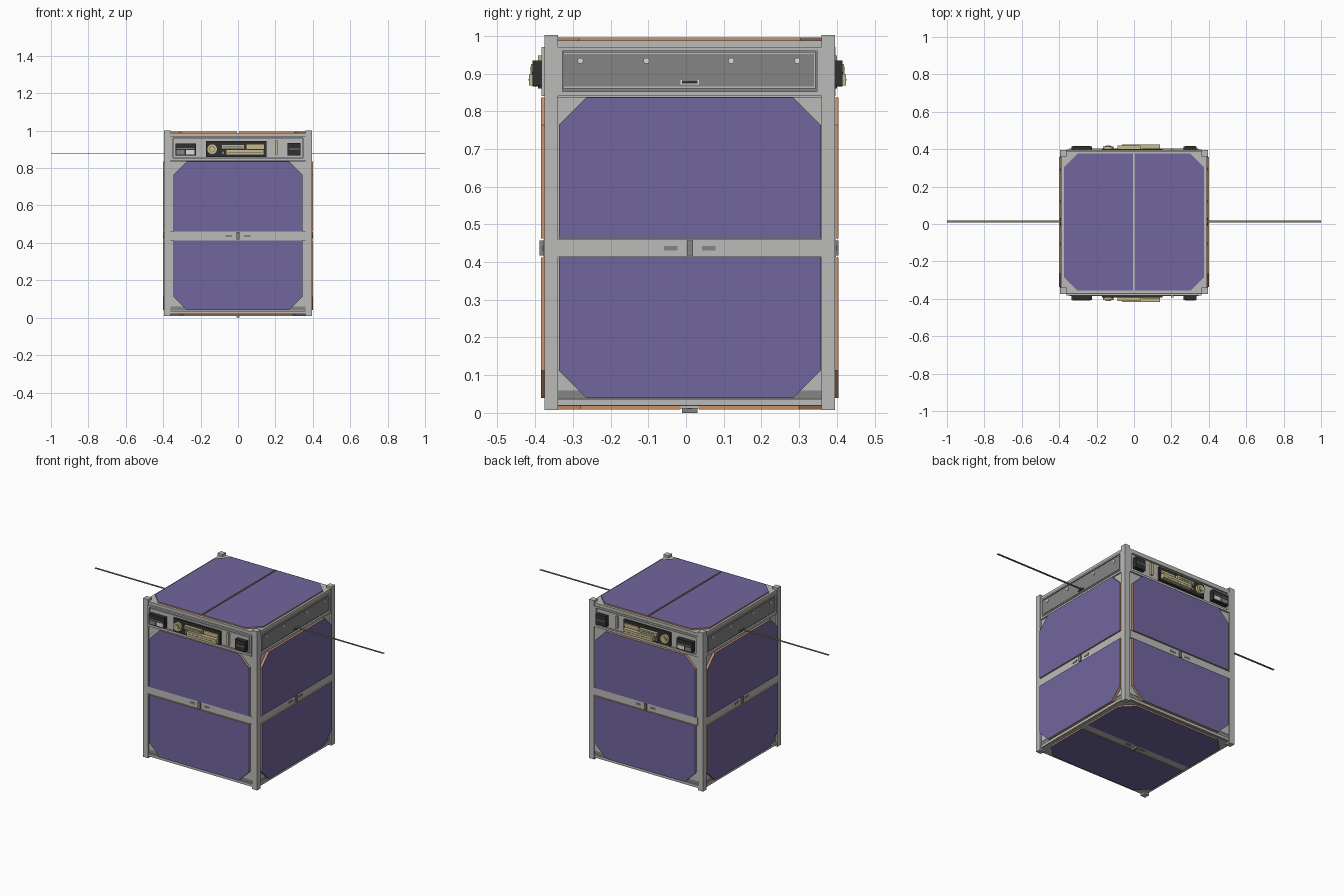
import bpy, bmesh, math
from mathutils import Vector

cube = bpy.data.objects.get("Cube")
if cube:
    bpy.data.objects.remove(cube, do_unlink=True)


def material(name, rgb):
    m = bpy.data.materials.new(name)
    m.use_nodes = True
    m.diffuse_color = (*rgb, 1)
    bsdf = next(n for n in m.node_tree.nodes if n.type == 'BSDF_PRINCIPLED')
    bsdf.inputs["Base Color"].default_value = (*rgb, 1)
    return m


SILVER = material("silver", (0.50, 0.50, 0.49))
GREY = material("mid grey", (0.235, 0.235, 0.235))
BLACK = material("black", (0.03, 0.03, 0.03))
PURPLE = material("cell purple", (0.165, 0.132, 0.345))
ORANGE = material("board orange", (0.58, 0.29, 0.15))
TAN = material("tan", (0.58, 0.49, 0.25))
WHITE = material("white", (0.72, 0.72, 0.72))
KHAKI = material("antenna khaki", (0.26, 0.22, 0.12))

# Each face of the body: origin, u axis, v axis, outward normal
X, Y, Z = Vector((1, 0, 0)), Vector((0, 1, 0)), Vector((0, 0, 1))
MID = 0.01  # body centre in y
FACES = {
    "front": (Vector((0, -0.375, 0)), X, Z, -Y),
    "back": (Vector((0, 0.395, 0)), X, Z, Y),
    "left": (Vector((0.392, MID, 0)), Y, Z, X),
    "right": (Vector((-0.392, MID, 0)), Y, Z, -X),
    "top": (Vector((0, MID, 0.985)), Y, X, Z),
    "bottom": (Vector((0, MID, 0.02)), X, Y, -Z),
}


def prism(name, face, points, d0, d1, mat, side_mat=None):
    """Extrude a flat outline on a body face from depth d0 to d1."""
    o, u, v, n = FACES[face]
    bm = bmesh.new()
    low = [bm.verts.new(o + u * a + v * b + n * d0) for a, b in points]
    high = [bm.verts.new(o + u * a + v * b + n * d1) for a, b in points]
    bm.faces.new(low)
    bm.faces.new(high)
    for i in range(len(points)):
        j = (i + 1) % len(points)
        bm.faces.new((low[i], low[j], high[j], high[i]))
    bmesh.ops.recalc_face_normals(bm, faces=bm.faces)
    bm.normal_update()
    if side_mat:
        for f in bm.faces:
            f.material_index = 0 if abs(f.normal.dot(n)) > 0.9 else 1
    me = bpy.data.meshes.new(name)
    bm.to_mesh(me)
    bm.free()
    me.materials.append(mat)
    if side_mat:
        me.materials.append(side_mat)
    ob = bpy.data.objects.new(name, me)
    bpy.context.collection.objects.link(ob)
    return ob


def plate(name, face, u0, u1, v0, v1, d0, d1, mat):
    return prism(name, face, [(u0, v0), (u1, v0), (u1, v1), (u0, v1)], d0, d1, mat)


def disc(name, face, u, v, r, d0, d1, mat, n=24):
    pts = [(u + r * math.cos(2 * math.pi * i / n), v + r * math.sin(2 * math.pi * i / n))
           for i in range(n)]
    return prism(name, face, pts, d0, d1, mat)


def solar_cell(face, half, inner, outer, d0, d1):
    """Half panel with its two outer corners cut off."""
    c = 0.072
    cut = outer - math.copysign(c, outer - inner)
    pts = [(-half, inner), (half, inner), (half, cut), (half - c, outer),
           (-half + c, outer), (-half, cut)]
    prism(face + "_solar_cell", face, pts, d0, d1, PURPLE, ORANGE)


def marker_set(face, v, h, d, bump):
    """Centre latch and the two small pads beside it."""
    plate(face + "_latch", face, -0.008, 0.008, v - h, v + h, d - 0.01, bump, GREY)
    for s in (-1, 1):
        plate(face + "_pad", face, s * 0.05 - 0.018, s * 0.05 + 0.018,
              v - 0.006, v + 0.006, d - 0.002, d + 0.002, GREY)


# Body core
plate("body_core", "top", -0.370, 0.370, -0.377, 0.377, -0.962, -0.002, SILVER)

# Corner rails
for sx in (-1, 1):
    for sy in (-1, 1):
        xs = sorted((sx * 0.36, sx * 0.395))
        ys = sorted((sy * 0.35, sy * 0.385))
        plate("corner_rail", "top", ys[0], ys[1], xs[0], xs[1], -0.977, 0.017, SILVER)

# Four sides: cells, centre strip, bars and panel frame
for face in ("front", "back", "left", "right"):
    flat = face in ("front", "back")
    half = 0.345 if flat else 0.3475
    w = 0.36 if flat else 0.35
    solar_cell(face, half, 0.412, 0.04, -0.02, 0.009)
    solar_cell(face, half, 0.462, 0.836, -0.02, 0.009)
    plate(face + "_centre_strip", face, -w, w, 0.414, 0.460, -0.02, 0.003, SILVER)
    marker_set(face, 0.437, 0.020, 0.003, 0.014 if face == "front" else 0.010)
    plate(face + "_bottom_bar", face, -w, w, 0.020, 0.036, -0.02, -0.002, SILVER)
    plate(face + "_lower_gap", face, -w, w, 0.038, 0.060, -0.02, -0.008, GREY)
    plate(face + "_backing", face, -w, w, 0.060, 0.838, -0.02, -0.006, SILVER)
    plate(face + "_top_bar", face, -w, w, 0.970, 0.988, -0.02, -0.004, SILVER)
    # Raised frame around the upper bay
    d = 0.008 if face == "front" else 0.001
    plate(face + "_bay_floor", face, -w, w, 0.846, 0.970, -0.02, d - 0.010, GREY)
    plate(face + "_bay_frame_low", face, -w, w, 0.840, 0.853, -0.02, d, SILVER)
    plate(face + "_bay_frame_high", face, -w, w, 0.960, 0.970, -0.02, d, SILVER)
    for s in (-1, 1):
        a, b = sorted((s * (w - 0.012), s * w))
        plate(face + "_bay_frame_end", face, a, b, 0.853, 0.960, -0.02, d, SILVER)

# Antenna covers and antennas
for face in ("left", "right"):
    plate(face + "_cover_rim", face, -0.336, 0.334, 0.860, 0.957, -0.015, -0.004, SILVER)
    plate(face + "_cover", face, -0.333, 0.330, 0.866, 0.952, -0.015, -0.001, GREY)
    for u in (-0.29, -0.115, 0.11, 0.285):
        disc(face + "_screw", face, u, 0.934, 0.008, -0.004, 0.003, WHITE, 12)
    plate(face + "_slot_rim", face, -0.024, 0.024, 0.871, 0.883, -0.004, 0.001, WHITE)
    plate(face + "_slot", face, -0.021, 0.021, 0.873, 0.881, -0.004, 0.004, BLACK)
    plate(face + "_antenna", face, -0.002, 0.010, 0.8785, 0.8815, -0.01, 0.608, KHAKI)

# Connector bays, mirrored front to back
for face, d in (("front", 0.012), ("back", 0.0)):
    def part(name, u0, u1, v0, v1, d1, mat):
        plate(face + "_" + name, face, u0, u1, v0, v1, -0.01, d + d1, mat)

    part("connector_panel", -0.343, 0.343, 0.858, 0.955, -0.006, SILVER)
    # Large socket
    part("large_socket", -0.335, -0.225, 0.866, 0.932, 0.020, BLACK)
    part("large_socket_bar", -0.328, -0.232, 0.901, 0.907, 0.022, GREY)
    part("large_socket_window", -0.328, -0.285, 0.873, 0.896, 0.022, GREY)
    part("large_socket_insert", -0.278, -0.232, 0.873, 0.896, 0.022, WHITE)
    # Centre panel with round port and twin connector
    part("centre_panel", -0.172, 0.152, 0.860, 0.944, 0.006, BLACK)
    disc(face + "_round_port", face, -0.138, 0.901, 0.028, 0, d + 0.020, TAN)
    disc(face + "_round_port_ring", face, -0.138, 0.901, 0.017, 0, d + 0.0215, GREY)
    disc(face + "_round_port_pin", face, -0.138, 0.901, 0.013, 0, d + 0.025, TAN)
    part("connector_upper", -0.088, 0.035, 0.903, 0.925, 0.024, TAN)
    part("connector_upper_slot", -0.080, 0.027, 0.909, 0.919, 0.0255, GREY)
    part("connector_lower", -0.065, 0.140, 0.869, 0.898, 0.030, TAN)
    part("connector_lower_slot", -0.055, 0.130, 0.881, 0.885, 0.031, GREY)
    part("connector_key", -0.088, -0.072, 0.872, 0.892, 0.016, GREY)
    part("connector_end", 0.045, 0.140, 0.903, 0.925, 0.012, TAN)
    # Upright strip and small socket
    part("upright_strip", 0.197, 0.210, 0.872, 0.948, 0.006, TAN)
    part("small_socket", 0.265, 0.335, 0.868, 0.934, 0.020, BLACK)
    part("small_socket_bar", 0.272, 0.328, 0.898, 0.904, 0.022, GREY)

# Top cells
plate("top_deck", "top", -0.372, 0.372, -0.385, 0.385, -0.015, 0.003, SILVER)
for s in (-1, 1):
    solar_cell("top", 0.366, s * 0.005, s * 0.375, 0, 0.011)

# Bottom cells, strip and latch
plate("bottom_deck", "bottom", -0.385, 0.385, -0.372, 0.372, -0.015, 0.002, SILVER)
for s in (-1, 1):
    solar_cell("bottom", 0.366, s * 0.025, s * 0.362, 0, 0.011)
plate("bottom_centre_strip", "bottom", -0.366, 0.366, -0.024, 0.024, 0, 0.008, SILVER)
marker_set("bottom", 0, 0.021, 0.008, 0.020)
